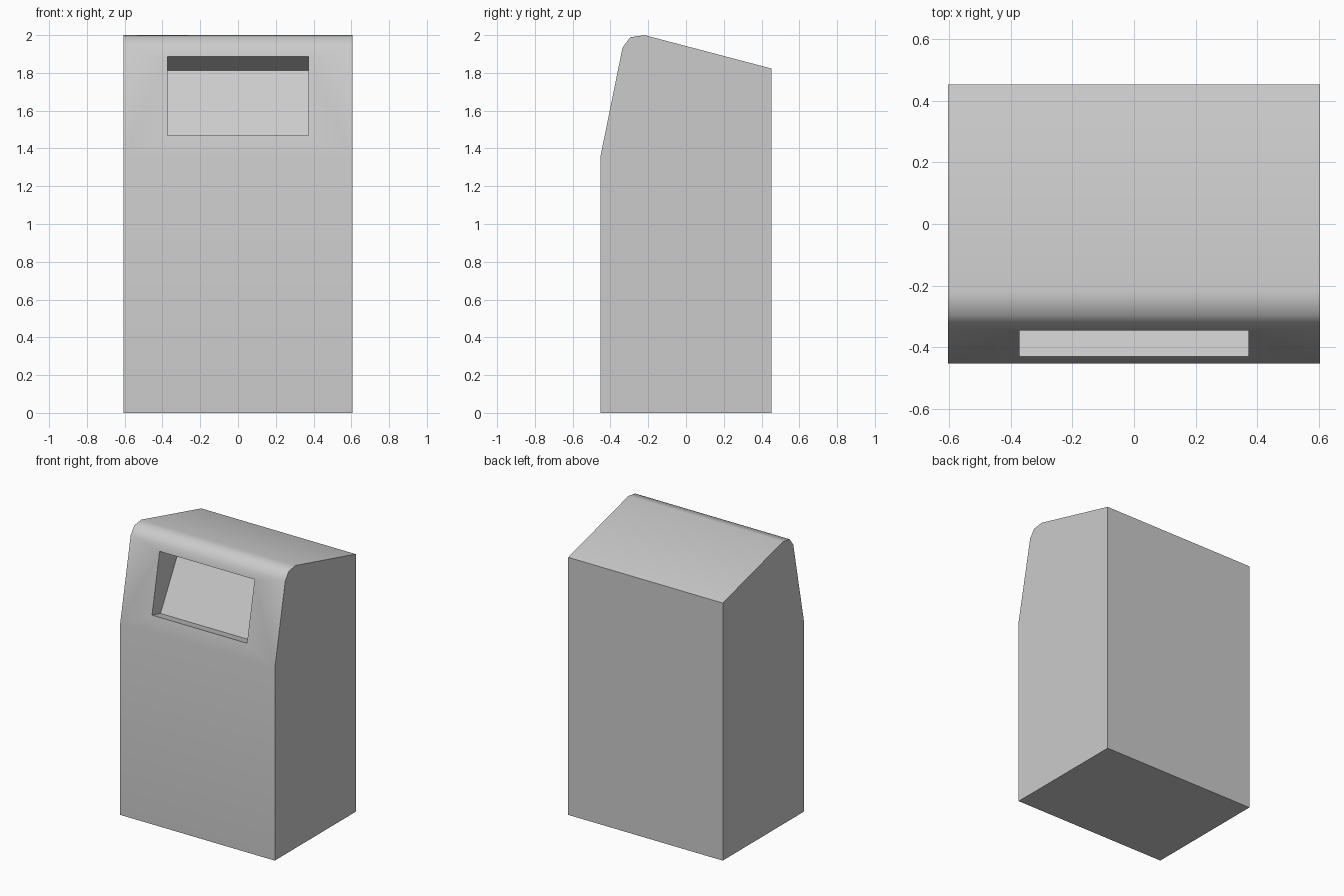
import bpy
import bmesh
from math import radians

if "Cube" in bpy.data.objects:
    bpy.data.objects.remove(bpy.data.objects["Cube"])


def prism(name, profile, half_width):
    """Extrude a (y, z) side profile symmetrically along x."""
    bm = bmesh.new()
    face = bm.faces.new([bm.verts.new((-half_width, y, z)) for y, z in profile])
    ext = bmesh.ops.extrude_face_region(bm, geom=[face])
    moved = [v for v in ext["geom"] if isinstance(v, bmesh.types.BMVert)]
    bmesh.ops.translate(bm, verts=moved, vec=(2 * half_width, 0, 0))
    bmesh.ops.recalc_face_normals(bm, faces=bm.faces)
    mesh = bpy.data.meshes.new(name)
    bm.to_mesh(mesh)
    bm.free()
    obj = bpy.data.objects.new(name, mesh)
    bpy.context.collection.objects.link(obj)
    return obj


# Cabinet: slanted upper front, rounded brow, top falling to the back
cabinet = prism("cabinet", [
    (-0.453, 0), (0.453, 0), (0.453, 1.823), (-0.22, 2.0),
    (-0.296, 1.988), (-0.336, 1.934), (-0.453, 1.357)], 0.605)

# Window recess: shallow at the sill, deep under the sloped ceiling
recess = prism("recess_cutter", [
    (-0.529, 1.493), (-0.335, 1.443), (-0.13, 1.812), (-0.56, 1.96)], 0.372)
recess.hide_render = True

cut = cabinet.modifiers.new("window_recess", 'BOOLEAN')
cut.operation = 'DIFFERENCE'
cut.solver = 'EXACT'
cut.object = recess

bpy.context.view_layer.objects.active = cabinet
cabinet.select_set(True)
bpy.ops.object.modifier_apply(modifier=cut.name)
bpy.data.objects.remove(recess)

# Smooth the brow and front bend, keep all box edges crisp
bpy.ops.object.shade_smooth_by_angle(angle=radians(50))
